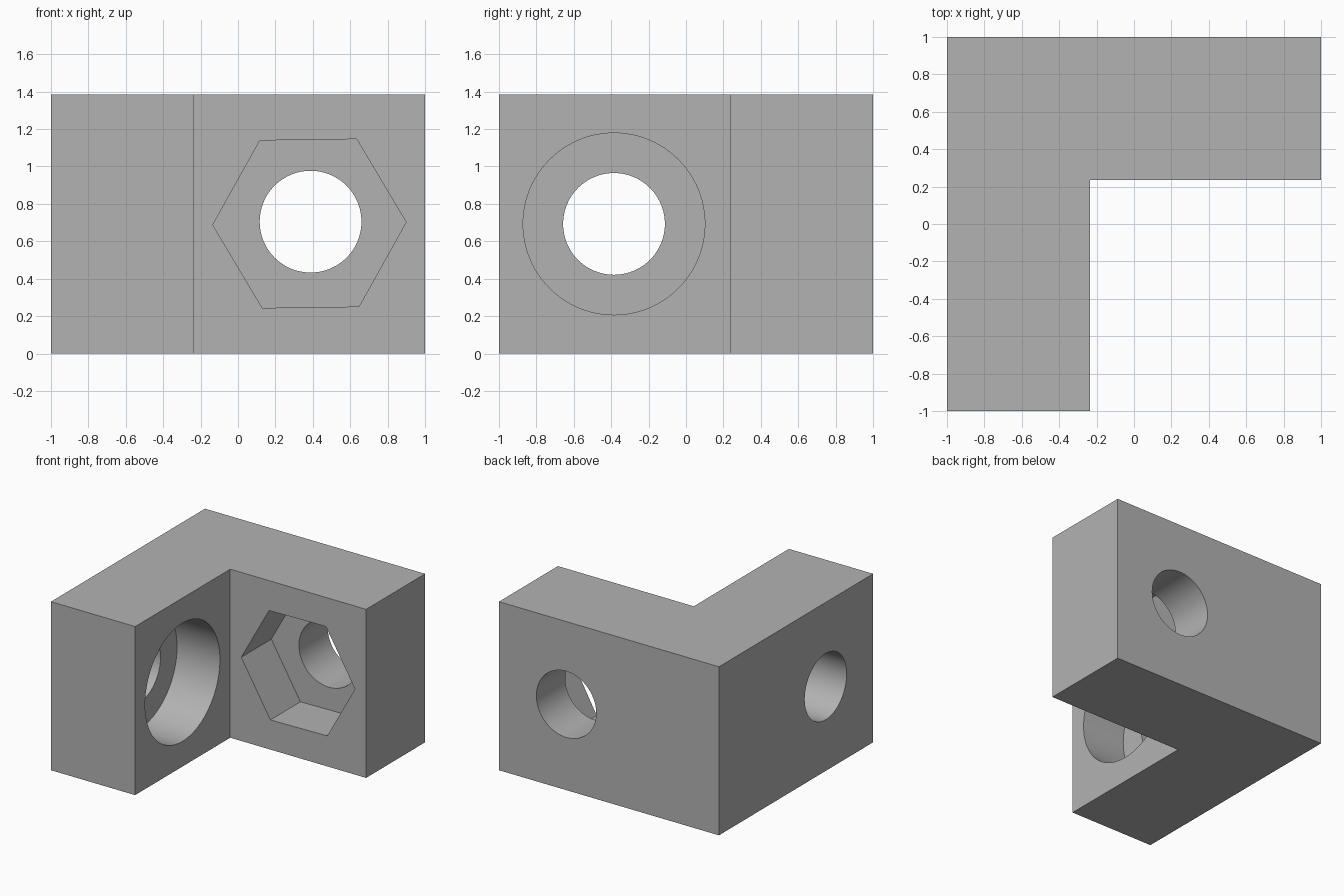
import bpy, bmesh
from math import radians, pi
from mathutils import Matrix

cube = bpy.data.objects.get("Cube")
if cube:
    bpy.data.objects.remove(cube, do_unlink=True)

HEIGHT = 1.385
INNER = 0.235        # inner face of both walls
POCKET = 0.39        # depth of the nut and head pockets

grey = bpy.data.materials.new("plain grey")
grey.use_nodes = True
colour = (0.45, 0.45, 0.45, 1)
grey.diffuse_color = colour
grey.node_tree.nodes["Principled BSDF"].inputs["Base Color"].default_value = colour


def make_object(name, bm):
    bmesh.ops.recalc_face_normals(bm, faces=bm.faces)
    mesh = bpy.data.meshes.new(name)
    bm.to_mesh(mesh)
    bm.free()
    mesh.materials.append(grey)
    obj = bpy.data.objects.new(name, mesh)
    bpy.context.collection.objects.link(obj)
    return obj


def drill(body, name, axis, centre, radius, start, end, sides=96, twist=0):
    """Cut a prism along x or y out of the body."""
    across, z = centre
    middle = (start + end) / 2
    if axis == "y":
        place = Matrix.Translation((across, middle, z)) @ Matrix.Rotation(pi / 2, 4, "X")
    else:
        place = Matrix.Translation((middle, across, z)) @ Matrix.Rotation(pi / 2, 4, "Y")
    bm = bmesh.new()
    bmesh.ops.create_cone(bm, cap_ends=True, segments=sides, radius1=radius,
                          radius2=radius, depth=end - start,
                          matrix=place @ Matrix.Rotation(twist, 4, "Z"))
    # the first corner must lie sideways, whichever way the primitive starts
    if sides == 6:
        bm.verts.ensure_lookup_table()
        if max(abs(v.co.x - across) for v in bm.verts) < radius * 0.95:
            bmesh.ops.rotate(bm, verts=bm.verts, cent=(across, middle, z),
                             matrix=Matrix.Rotation(pi / 6, 3, "Y"))
    cutter = make_object(name, bm)
    cutter.hide_render = True
    mod = body.modifiers.new(name, "BOOLEAN")
    mod.operation, mod.solver, mod.object = "DIFFERENCE", "EXACT", cutter
    bpy.context.view_layer.objects.active = body
    bpy.ops.object.modifier_apply(modifier=name)
    bpy.data.objects.remove(cutter, do_unlink=True)


# L-shaped block, extruded from its plan
bm = bmesh.new()
plan = [(-1, -1), (-INNER, -1), (-INNER, INNER), (1, INNER), (1, 1), (-1, 1)]
base = bm.faces.new([bm.verts.new((x, y, 0)) for x, y in plan])
top = bmesh.ops.extrude_face_region(bm, geom=[base])["geom"]
bmesh.ops.translate(bm, vec=(0, 0, HEIGHT),
                    verts=[v for v in top if isinstance(v, bmesh.types.BMVert)])
block = make_object("corner_block", bm)

# Back wall: bolt hole with a hexagonal nut pocket
drill(block, "nut_bolt_hole", "y", (0.388, 0.705), 0.272, 0.1, 1.1)
drill(block, "nut_pocket", "y", (0.382, 0.695), 0.517, 0.1, INNER + POCKET,
      sides=6, twist=radians(0.8))

# Side wall: bolt hole with a round head pocket
drill(block, "head_bolt_hole", "x", (-0.385, 0.693), 0.272, -1.1, -0.1)
drill(block, "head_pocket", "x", (-0.385, 0.693), 0.486, -INNER - POCKET, -0.1)

# Smooth bores, sharp edges
bpy.ops.object.select_all(action="DESELECT")
block.select_set(True)
bpy.context.view_layer.objects.active = block
bpy.ops.object.shade_smooth_by_angle(angle=radians(30))
